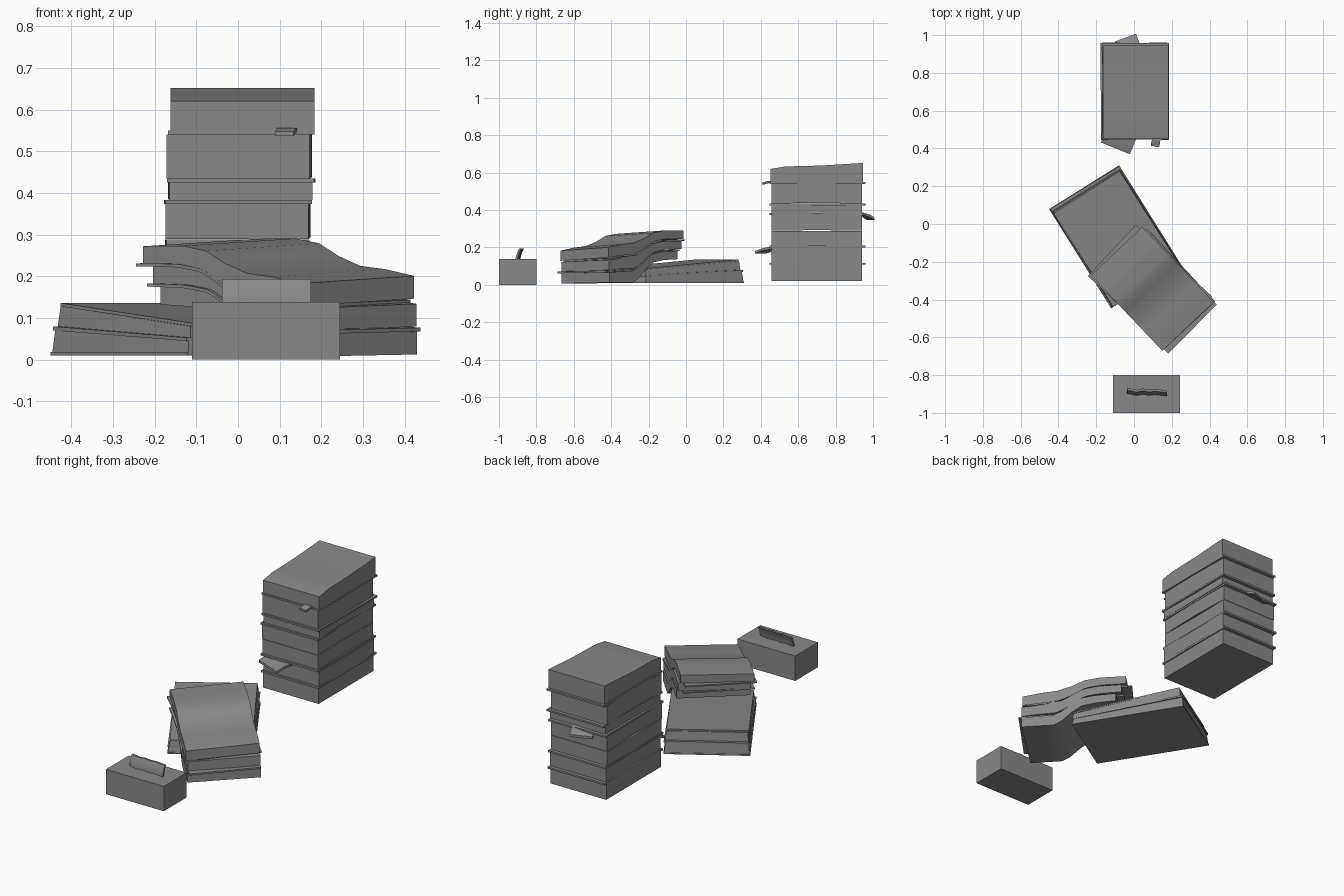
import bpy, bmesh, math
from mathutils import Vector

cube = bpy.data.objects.get("Cube")
if cube:
    bpy.data.objects.remove(cube, do_unlink=True)

grey = bpy.data.materials.new("paper grey")
grey.use_nodes = True
grey.diffuse_color = (0.25, 0.25, 0.25, 1)
grey.node_tree.nodes["Principled BSDF"].inputs["Base Color"].default_value = grey.diffuse_color


def grid_solid(name, us, vs, low, high):
    """Closed solid between two surfaces sampled on the same grid."""
    bm = bmesh.new()
    a, b = ([[bm.verts.new(f(u, v)) for v in vs] for u in us] for f in (low, high))
    nu, nv = len(us), len(vs)
    for i in range(nu - 1):
        for j in range(nv - 1):
            for g in (a, b):
                bm.faces.new((g[i][j], g[i + 1][j], g[i + 1][j + 1], g[i][j + 1]))
    rim = [(i, 0) for i in range(nu)] + [(nu - 1, j) for j in range(1, nv)]
    rim += [(i, nv - 1) for i in range(nu - 2, -1, -1)] + [(0, j) for j in range(nv - 2, 0, -1)]
    for (i, j), (k, l) in zip(rim, rim[1:] + rim[:1]):
        bm.faces.new((a[i][j], a[k][l], b[k][l], b[i][j]))
    bmesh.ops.recalc_face_normals(bm, faces=bm.faces)
    mesh = bpy.data.meshes.new(name)
    bm.to_mesh(mesh)
    bm.free()
    mesh.materials.append(grey)
    obj = bpy.data.objects.new(name, mesh)
    bpy.context.collection.objects.link(obj)
    bpy.ops.object.select_all(action="DESELECT")
    obj.select_set(True)
    bpy.context.view_layer.objects.active = obj
    bpy.ops.object.shade_smooth_by_angle(angle=math.radians(30))
    return obj


def height(profile, u):
    """Linear interpolation in a list of (u, z)."""
    for (u0, z0), (u1, z1) in zip(profile, profile[1:]):
        if u <= u1:
            return z0 + (z1 - z0) * (u - u0) / (u1 - u0)
    return profile[-1][1]


def slab(name, centre, degrees, length, width, bottom, top, tilt=0.0, bow=0.0, taper=1.0):
    """Stack of paper: bottom and top are height profiles along its length."""
    t = math.radians(degrees)
    d, n = Vector((math.cos(t), math.sin(t), 0)), Vector((-math.sin(t), math.cos(t), 0))
    c = Vector((*centre, 0))
    us = sorted({u for u, z in bottom + top} | {0.25, 0.5, 0.75})

    def surface(profile, scale):
        def point(u, v):
            side = v * width * scale - bow * math.sin(math.pi * u)
            z = height(profile, u) + tilt * v
            return c + d * (u - 0.5) * length * scale + n * side + Vector((0, 0, z))
        return point
    return grid_solid(name, us, (-0.5, 0, 0.5), surface(bottom, 1), surface(top, taper))


def lift(profile, dz):
    return [(u, z + dz) for u, z in profile]


def flat(z0, z1):
    return [(0, z0), (1, z1)]


# Tissue box with a wavy sheet standing in the slot
slab("tissue_box", (0.067, -0.9), 0, 0.355, 0.2, flat(0, 0), flat(0.138, 0.138))
wave = [(0, 0.007), (0.25, -0.004), (0.4, 0.003), (0.55, -0.004), (0.7, 0.001), (1, -0.007)]


def tissue(offset):
    def point(u, v):
        lean = 0.02 * v * v
        return Vector((-0.038 + 0.213 * u, -0.9 + height(wave, u) + lean + offset, 0.12 + 0.074 * v))
    return point


grid_solid("tissue_sheet", [u for u, y in wave], (0, 0.35, 0.7, 1), tissue(-0.006), tissue(0.006))

# Tall stack at the back: x centre, z range, bow of each bundle
bundles = [(0.003, 0.02, 0.108, 0.0), (0.006, 0.118, 0.2, 0.004), (0.0, 0.2, 0.288, -0.004),
           (-0.002, 0.29, 0.373, 0.004), (0.007, 0.383, 0.425, -0.003),
           (0.0, 0.435, 0.54, 0.006)]
for i, (x, z0, z1, bow) in enumerate(bundles):
    sag = [(0, z0), (0.5, z0 + 0.003 * (i > 1)), (1, z0)]
    slab(f"stack_bundle_{i + 1}", (x, 0.699), 90, 0.482, 0.343, sag, flat(z1, z1), bow=bow)
slab("stack_top_bundle", (0.011, 0.698), 90, 0.495, 0.345, flat(0.55, 0.55),
     [(0, 0.62), (0.16, 0.633), (0.55, 0.638), (1, 0.652)])

# Separator sheets in the tall stack, and corners that stick out
for i, (z, x, turn) in enumerate([(0.108, 0.004, 0), (0.2, 0.0, 0), (0.373, 0.0, 0.4),
                                  (0.425, 0.008, -0.4), (0.54, 0.008, 0)]):
    slab(f"stack_sheet_{i + 1}", (x, 0.703), 90 + turn, 0.512, 0.352, flat(z, z), flat(z + 0.01, z + 0.01))
curl = [(0, 0.195), (0.45, 0.19), (0.75, 0.182), (1, 0.168)]
slab("front_loose_sheet", (-0.07, 0.47), -112, 0.15, 0.165, curl, lift(curl, 0.013))
curl = [(0, 0.375), (0.5, 0.373), (0.8, 0.362), (1, 0.348)]
slab("back_loose_sheet", (-0.025, 0.93), 110, 0.12, 0.12, curl, lift(curl, 0.013))
curl = [(0, 0.545), (0.6, 0.545), (1, 0.536)]
slab("front_paper_tab", (0.118, 0.45), -100, 0.08, 0.045, curl, lift(curl, 0.011))

# Low wedge-shaped pile, thinning towards the covered end
low = (-0.1, -0.068)
slab("low_base_sheet", low, -58, 0.62, 0.437, flat(0.01, 0.01), flat(0.018, 0.018))
slab("low_bundle", low, -58, 0.615, 0.43, flat(0.018, 0.018), flat(0.07, 0.045), taper=0.98)
slab("low_middle_sheet", low, -58.5, 0.612, 0.43, flat(0.07, 0.045), flat(0.08, 0.053))
slab("low_upper_bundle", (-0.095, -0.075), -58, 0.6, 0.42, flat(0.08, 0.053), flat(0.128, 0.08), taper=0.98)
slab("low_top_sheet", (-0.093, -0.08), -57.5, 0.588, 0.415, flat(0.128, 0.08), flat(0.136, 0.088))

# Pile draped over the low one: each layer follows the same S curve
drape = [(0, 0.135), (0.2, 0.13), (0.36, 0.117), (0.47, 0.08), (0.58, 0.03), (0.66, 0.01), (1, 0.01)]
crest = [(0, 0.281), (0.25, 0.282), (0.4, 0.27), (0.52, 0.24), (0.66, 0.216), (0.82, 0.208), (1, 0.192)]


def layer(t):
    us = sorted({u for u, z in drape + crest})
    return [(u, height(drape, u) * (1 - t) + height(crest, u) * t) for u in us]


# name, centre, angle, length, width, lower and upper share of the pile
layers = [("drape_bundle_1", (0.122, -0.355), -47, 0.5, 0.375, 0, 0.3),
          ("drape_sheet_1", (0.11, -0.36), -44.5, 0.56, 0.365, 0.3, 0.35),
          ("drape_bundle_2", (0.112, -0.345), -47, 0.53, 0.37, 0.35, 0.65),
          ("drape_sheet_2", (0.085, -0.33), -43, 0.555, 0.37, 0.65, 0.7),
          ("drape_top_bundle", (0.097, -0.343), -46.5, 0.55, 0.375, 0.7, 1)]
for name, centre, angle, length, width, t0, t1 in layers:
    slab(name, centre, angle, length, width, layer(t0), layer(t1), tilt=0.018 * t1)
